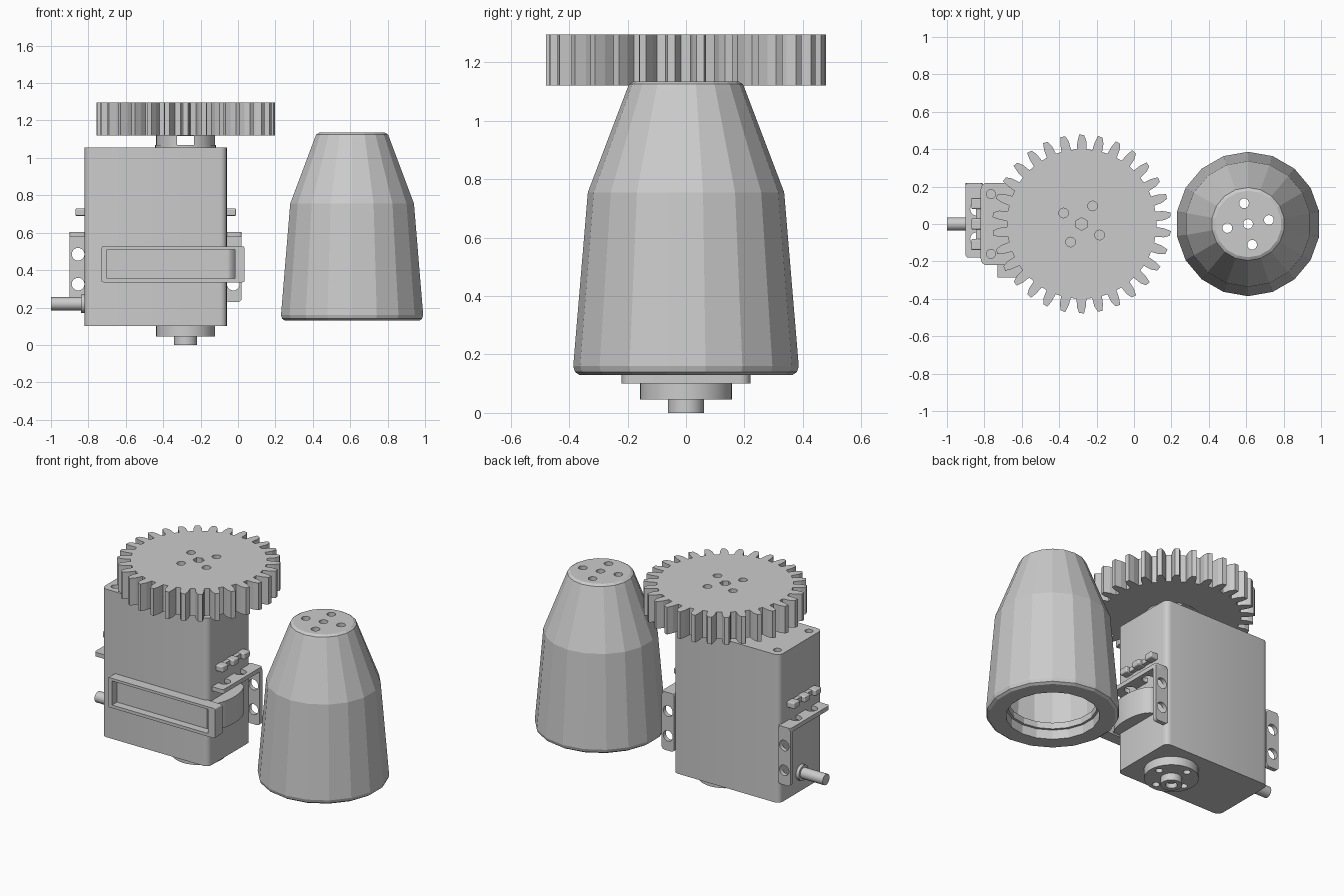
import bpy, bmesh, math
from mathutils import Matrix

if "Cube" in bpy.data.objects:
    bpy.data.objects.remove(bpy.data.objects["Cube"])


def finish(bm, name):
    bmesh.ops.recalc_face_normals(bm, faces=bm.faces)
    me = bpy.data.meshes.new(name)
    bm.to_mesh(me)
    bm.free()
    ob = bpy.data.objects.new(name, me)
    bpy.context.collection.objects.link(ob)
    return ob


def box(name, x, y, z, bevel=0, axis=None):
    bm = bmesh.new()
    bmesh.ops.create_cube(bm, size=1)
    for v in bm.verts:
        for i, r in enumerate((x, y, z)):
            v.co[i] = r[0] if v.co[i] < 0 else r[1]
    if bevel:
        edges = [e for e in bm.edges if axis is None or
                 abs((e.verts[0].co - e.verts[1].co).normalized()[axis]) > .9]
        bmesh.ops.bevel(bm, geom=edges, offset=bevel, segments=4, affect='EDGES', profile=.5)
    return finish(bm, name)


def lathe(name, profile, center, n=32, phase=0.0):
    """Revolve (radius, z) points about z; both ends are capped."""
    bm = bmesh.new()
    rings = [[bm.verts.new((center[0] + r * math.cos(phase + 2 * math.pi * k / n),
                            center[1] + r * math.sin(phase + 2 * math.pi * k / n), z))
              for k in range(n)] for r, z in profile]
    for a, b in zip(rings, rings[1:]):
        for k in range(n):
            bm.faces.new((a[k], a[(k + 1) % n], b[(k + 1) % n], b[k]))
    bm.faces.new(rings[0])
    bm.faces.new(rings[-1])
    return finish(bm, name)


def rod(name, center, r, length, axis='Z', n=20):
    rot = {'X': Matrix.Rotation(math.pi / 2, 4, 'Y'),
           'Y': Matrix.Rotation(math.pi / 2, 4, 'X'), 'Z': Matrix()}[axis]
    bm = bmesh.new()
    bmesh.ops.create_cone(bm, cap_ends=True, segments=n, radius1=r, radius2=r,
                          depth=length, matrix=Matrix.Translation(center) @ rot)
    return finish(bm, name)


def cut(ob, cutters):
    bpy.context.view_layer.objects.active = ob
    for c in cutters:
        c.hide_render = True
        m = ob.modifiers.new('cut', 'BOOLEAN')
        m.operation, m.object, m.solver = 'DIFFERENCE', c, 'EXACT'
        bpy.ops.object.modifier_apply(modifier=m.name)
        bpy.data.objects.remove(c)


def smooth(ob):
    bpy.ops.object.select_all(action='DESELECT')
    ob.select_set(True)
    bpy.context.view_layer.objects.active = ob
    bpy.ops.object.shade_smooth_by_angle(angle=math.radians(30))


def hole_circle(cx, z, length, r, angle, ring=.113, mid=None):
    """Four holes on a circle, plus an optional centre hole with (radius, sides)."""
    out = [rod('cutter', (cx + ring * math.cos(angle + k * math.pi / 2),
                          ring * math.sin(angle + k * math.pi / 2), z), r, length, n=16)
           for k in range(4)]
    if mid:
        out.append(rod('cutter', (cx, 0, z), mid[0], length, n=mid[1]))
    return out


AX = -.28    # output shaft
BX = -.44    # middle of the motor case

# motor case with four corner screw wells
case = box('motor_case', (-.82, -.06), (-.22, .22), (.10, 1.055), .035, 2)
cut(case, [rod('cutter', (BX + sx * .325, sy * .16, 1.05), .024, .08, n=16)
           for sx in (-1, 1) for sy in (-1, 1)])
smooth(case)

# round horn under the case
horn = lathe('bottom_horn', [(.158, .11), (.158, .045), (.062, .045), (.062, 0), (.034, 0),
                             (.034, .03)], (AX, 0))
cut(horn, hole_circle(AX, .05, .07, .022, .2))
smooth(horn)

# top horn: thin collar and two halves separated by a slot
smooth(rod('top_collar', (AX, 0, 1.06), .163, .02, n=32))
top_horn = rod('top_horn', (AX, 0, 1.095), .158, .06, n=32)
cut(top_horn, [box('cutter', (AX - .045, AX + .045), (-.3, .3), (1.07, 1.118))])
smooth(top_horn)

# gear wheel
TEETH = 30
bm = bmesh.new()
outline = []
for t in range(TEETH):
    a0 = math.pi / 2 + t * 2 * math.pi / TEETH
    for off, r in ((-.068, .40), (-.056, .445), (-.028, .475), (.026, .479),
                   (.052, .44), (.064, .40)):
        a = a0 + off
        outline.append(bm.verts.new((AX + r * math.cos(a), r * math.sin(a), 1.12)))
base = bm.faces.new(outline)
ext = bmesh.ops.extrude_face_region(bm, geom=[base], use_keep_orig=True)
for g in ext['geom']:
    if isinstance(g, bmesh.types.BMVert):
        g.co.z = 1.295
gear = finish(bm, 'gear_wheel')
cut(gear, hole_circle(AX, 1.21, .3, .026, math.radians(58.6), mid=(.034, 6)))

# hollow tapered cover
cover = lathe('tapered_cover', [
    (.27, .13), (.365, .13), (.38, .14), (.386, .16), (.336, .755), (.203, 1.105),
    (.195, 1.125), (.178, 1.135), (.15, 1.135), (.15, 1.085), (.165, 1.085), (.285, .745),
    (.305, .23), (.255, .23), (.255, .20), (.27, .20), (.27, .13)][:9],
    (.61, 0), 18, math.radians(10))
inside = lathe('cutter', [(.27, .10), (.27, .19), (.255, .19), (.255, .23), (.31, .23),
                          (.29, .74), (.165, 1.085)], (.61, 0), 18, math.radians(10))
cut(cover, [inside] + hole_circle(.61, 1.1, .2, .026, math.radians(11), mid=(.026, 16)))

# side brackets, one at each end of the case
for side, sx in (('left', -1), ('right', 1)):
    def span(a, b):
        return sorted((BX + sx * a, BX + sx * b))
    shelf = box(side + '_bracket_shelf', span(.37, .46), (-.18, .22), (.578, .605), .015, 2)
    cut(shelf, [rod('cutter', (BX + sx * .40, y, .59), .036, .1) for y in (-.08, .08)])
    smooth(shelf)
    plate = box(side + '_bracket_plate', span(.37, .46), (.193, .22), (.23, .60), .02, 1)
    cut(plate, [rod('cutter', (BX + sx * .415, .2, z), .034, .1, 'Y') for z in (.325, .485)])
    smooth(plate)
    # small wire clip above the bracket
    box(side + '_clip_bar', span(.38, .405), (-.11, .11), (.695, .725))
    for y in (-.11, 0, .11):
        box(side + '_clip_knob', span(.375, .43), (y - .03, y + .03), (.69, .73), .008)

# rectangular frame on the front
frame = box('front_frame', (-.73, .035), (-.285, -.21), (.335, .527), .01, 1)
cut(frame, [box('cutter', (-.70, -.015), (-.32, -.235), (.355, .51))])
cut(frame, [box('cutter', (-.055, -.015), (-.32, -.1), (.355, .51))])

# rounded bulge on the right end, behind the frame
bulge = lathe('side_bulge', [(.17, .345), (.17, .515)], (0, 0), 40)
bulge.data.transform(Matrix.Translation((-.06, -.06, 0)) @ Matrix.Diagonal((.45, 1, 1, 1)))
smooth(bulge)

# cable and its collar
smooth(rod('cable', (-.90, 0, .22), .035, .20, 'X'))
smooth(rod('cable_collar', (-.825, 0, .22), .05, .03, 'X'))
